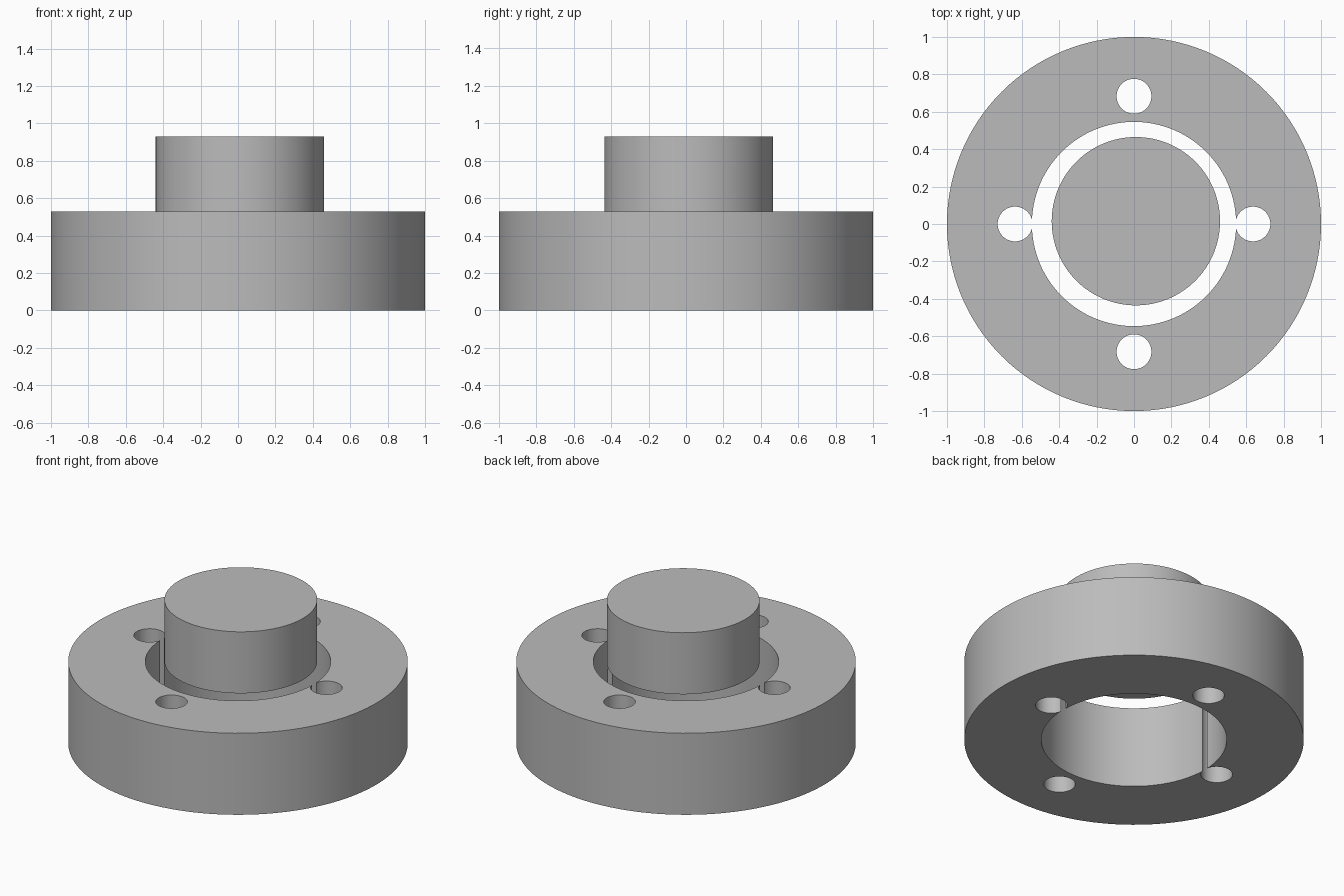
import bpy
import math

# Remove the default cube
cube = bpy.data.objects.get("Cube")
if cube:
    bpy.data.objects.remove(cube, do_unlink=True)

RING_TOP = 0.53
PLUG_TOP = 0.93

# Single material
grey = bpy.data.materials.new("mid_grey")
grey.use_nodes = True
COLOUR = (0.5, 0.5, 0.5, 1)
grey.diffuse_color = COLOUR
grey.node_tree.nodes["Principled BSDF"].inputs["Base Color"].default_value = COLOUR


def cylinder(name, x, y, radius, bottom, top, sides=128):
    bpy.ops.mesh.primitive_cylinder_add(
        vertices=sides, radius=radius, depth=top - bottom,
        location=(x, y, (bottom + top) / 2))
    part = bpy.context.object
    part.name = name
    part.data.materials.append(grey)
    return part


def cut(part, cutter):
    mod = part.modifiers.new("cut", "BOOLEAN")
    mod.operation = "DIFFERENCE"
    mod.solver = "EXACT"
    mod.object = cutter
    bpy.context.view_layer.objects.active = part
    bpy.ops.object.modifier_apply(modifier=mod.name)
    bpy.data.objects.remove(cutter, do_unlink=True)


def shade(part):
    bpy.ops.object.select_all(action="DESELECT")
    part.select_set(True)
    bpy.context.view_layer.objects.active = part
    bpy.ops.object.shade_smooth_by_angle(angle=math.radians(30))


# Thick flange ring with a central bore
flange = cylinder("flange_ring", 0, 0, 1, 0, RING_TOP)
cut(flange, cylinder("bore_cutter", 0, 0, 0.546, -0.1, RING_TOP + 0.1))

# Four bolt holes, the side pair set nearer to the bore
for side in (-1, 1):
    for x, y in ((side * 0.636, 0), (0, side * 0.683)):
        cut(flange, cylinder("bolt_cutter", x, y, 0.093, -0.1, RING_TOP + 0.1, 64))
shade(flange)

# Solid plug above the bore, slightly off centre
plug = cylinder("centre_plug", 0.01, 0.015, 0.45, RING_TOP, PLUG_TOP)
shade(plug)
